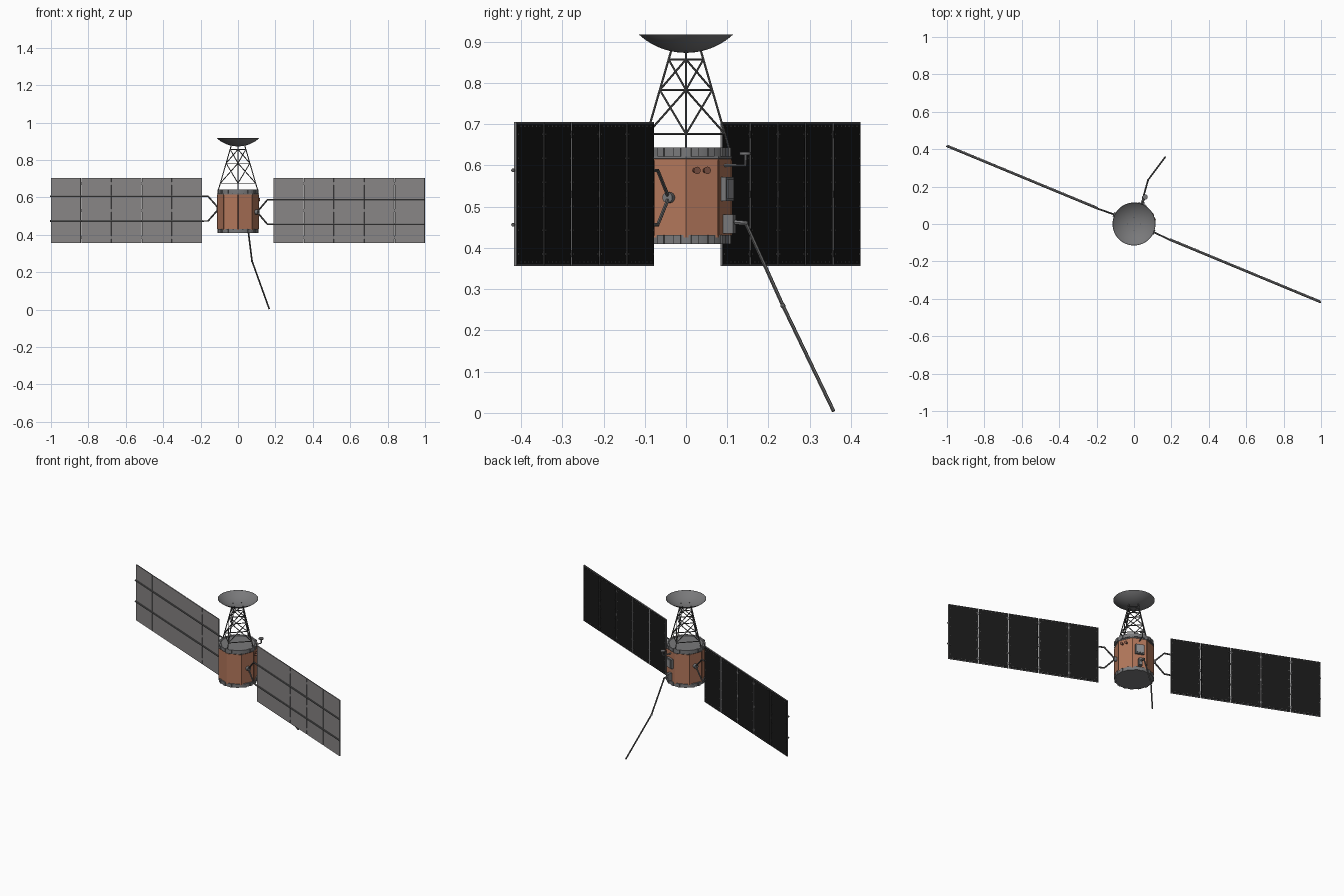
import bpy, bmesh, math
from mathutils import Matrix, Vector

cube = bpy.data.objects.get("Cube")
if cube:
    bpy.data.objects.remove(cube, do_unlink=True)


def material(name, r, g, b):
    m = bpy.data.materials.new(name)
    m.use_nodes = True
    m.diffuse_color = (r, g, b, 1)
    m.node_tree.nodes["Principled BSDF"].inputs["Base Color"].default_value = (r, g, b, 1)
    return m


COPPER = material("copper foil", 0.45, 0.185, 0.105)
BURNT = material("burnt copper", 0.22, 0.09, 0.06)
METAL = material("grey metal", 0.19, 0.19, 0.195)
PALE = material("pale metal", 0.28, 0.28, 0.29)
DARK = material("dark metal", 0.115, 0.115, 0.115)
PANEL = material("panel grey", 0.25, 0.24, 0.24)
CELL = material("solar cell black", 0.009, 0.009, 0.009)


def finish(name, bm, mat, matrix=None, smooth=False):
    bmesh.ops.recalc_face_normals(bm, faces=bm.faces)
    me = bpy.data.meshes.new(name)
    bm.to_mesh(me)
    bm.free()
    me.materials.append(mat)
    if matrix:
        me.transform(matrix)
    ob = bpy.data.objects.new(name, me)
    bpy.context.collection.objects.link(ob)
    if smooth:
        bpy.ops.object.select_all(action='DESELECT')
        ob.select_set(True)
        bpy.context.view_layer.objects.active = ob
        bpy.ops.object.shade_smooth_by_angle(angle=math.radians(35))
    return ob


def add_box(bm, centre, size):
    m = Matrix.Translation(centre) @ Matrix.Diagonal((*size, 1))
    bmesh.ops.create_cube(bm, size=1, matrix=m)


def box(name, centre, size, mat, matrix=None):
    bm = bmesh.new()
    add_box(bm, centre, size)
    return finish(name, bm, mat, matrix)


def lathe(name, profile, sides, mat, matrix=None, smooth=False):
    """Spin an (r, z) profile about z."""
    bm = bmesh.new()
    vs = [bm.verts.new((r, 0, z)) for r, z in profile]
    es = [bm.edges.new(p) for p in zip(vs, vs[1:])]
    bmesh.ops.spin(bm, geom=vs + es, cent=(0, 0, 0), axis=(0, 0, 1),
                   angle=math.tau, steps=sides, use_duplicate=False)
    bmesh.ops.remove_doubles(bm, verts=bm.verts, dist=1e-5)
    return finish(name, bm, mat, matrix, smooth)


def rods(name, paths, radius, mat, matrix=None):
    """Round bars along a list of point paths."""
    cu = bpy.data.curves.new(name, 'CURVE')
    cu.dimensions = '3D'
    cu.bevel_depth = radius
    cu.bevel_resolution = 1
    cu.use_fill_caps = True
    for path in paths:
        s = cu.splines.new('POLY')
        s.points.add(len(path) - 1)
        for p, co in zip(s.points, path):
            p.co = (*co, 1)
    tmp = bpy.data.objects.new(name + "_curve", cu)
    bpy.context.collection.objects.link(tmp)
    bpy.context.view_layer.update()
    bm = bmesh.new()
    bm.from_mesh(tmp.to_mesh())
    tmp.to_mesh_clear()
    bpy.data.objects.remove(tmp, do_unlink=True)
    return finish(name, bm, mat, matrix, True)


def turn(deg):
    return Matrix.Rotation(math.radians(deg), 4, 'Z')


# Eight-sided body with raised corner seams
R = 0.11
FACE = R * math.cos(math.pi / 8)
lathe("body", [(0, 0.425), (R, 0.425), (R, 0.615), (0, 0.615)], 8, COPPER)
rods("corner_seams", [[turn(i * 45) @ Vector((R, 0, z)) for z in (0.43, 0.612)]
                      for i in range(8)], 0.002, COPPER)

# End rings with clamp blocks
for name, z0, z1 in (("top_ring", 0.622, 0.643), ("bottom_ring", 0.41, 0.431)):
    lathe(name, [(0, z0), (0.108, z0), (0.108, z1), (0.1, z1), (0.096, z1 - 0.003), (0, z1 - 0.003)],
          32, METAL, smooth=True)
    bm = bmesh.new()
    for i in range(16):
        bmesh.ops.create_cube(bm, size=1, matrix=turn(i * 22.5 + 11.25)
                              @ Matrix.Translation((0.1055, 0, (z0 + z1) / 2))
                              @ Matrix.Diagonal((0.011, 0.018, 0.022, 1)))
    finish(name + "_clamps", bm, METAL)
lathe("top_collar", [(0, 0.611), (0.104, 0.611), (0.111, 0.617), (0.111, 0.622), (0, 0.622)],
      8, METAL)


# Lattice tower
def leg(i, z):
    r = 0.104 + (z - 0.643) * (0.036 - 0.104) / (0.878 - 0.643)
    a = i * math.pi / 2
    return (r * math.cos(a), r * math.sin(a), z)


LEVELS = (0.676, 0.783, 0.857)
rods("tower_legs", [[leg(i, 0.64), leg(i, 0.882)] for i in range(4)], 0.003, DARK)
rods("tower_rungs", [[leg(i, z), leg(i + 1, z)] for i in range(4) for z in LEVELS], 0.0027, DARK)
rods("tower_braces", [[leg(a, lo), leg(b, hi)] for i in range(4)
                      for lo, hi in zip(LEVELS, LEVELS[1:])
                      for a, b in ((i, i + 1), (i + 1, i))], 0.0025, DARK)

# Dish antenna, a thin spherical bowl
rim, depth = 0.115, 0.045
sphere = (rim ** 2 + depth ** 2) / (2 * depth)
arc = math.asin(rim / sphere)
outer = [(sphere * math.sin(arc * k / 10), 0.918 - depth + sphere * (1 - math.cos(arc * k / 10)))
         for k in range(11)]
inner = [(r * 0.985, z + 0.003 * (1 - k / 10)) for k, (r, z) in enumerate(outer)]
lathe("dish", outer + inner[::-1], 48, METAL, smooth=True)

# Solar wings: hub, forked yoke, five framed panels, bolts and long rails
START, END, LOW, HIGH = 0.206, 1.082, 0.356, 0.705
STEP = (END - START) / 5
MID = (LOW + HIGH) / 2
for side, s, hub, shift in (("left", 1, 0.522, 0.0), ("right", -1, 0.54, 0.007)):
    M = Matrix.Translation((0, shift, 0)) @ turn(-22.5)
    frame, front, back, bolts, hinges = (bmesh.new() for _ in range(5))
    w, h = STEP - 0.004, HIGH - LOW
    for i in range(5):
        x = s * (START + STEP * (i + 0.5))
        add_box(frame, (x, 0, MID), (w, 0.005, h))
        add_box(front, (x, -0.0025, MID), (w, 0.002, h))
        add_box(back, (x, 0.0025, MID), (w - 0.005, 0.002, h - 0.007))
        for k in range(6):
            for d in (-1, 1):
                add_box(bolts, (x + d * (w / 2 - 0.009), 0.0033, LOW + h * (k + 0.5) / 6),
                        (0.003, 0.002, 0.004))
                add_box(bolts, (x + w * (k - 2.5) / 7, 0.0033, MID + d * (h / 2 - 0.01)),
                        (0.005, 0.002, 0.0025))
        if i:
            for z in (LOW + 0.03, MID, HIGH - 0.03):
                add_box(hinges, (s * (START + STEP * i), 0, z), (0.006, 0.005, 0.016))
    finish(side + "_panel_frames", frame, METAL, M)
    finish(side + "_panel_fronts", front, PANEL, M)
    finish(side + "_panel_cells", back, CELL, M)
    finish(side + "_panel_bolts", bolts, DARK, M)
    finish(side + "_panel_hinges", hinges, METAL, M)
    rods(side + "_yoke_and_rails",
         [[(s * 0.116, 0, hub + d * 0.006), (s * 0.172, -0.003, hub + d * 0.066),
           (s * START, -0.0055, hub + d * 0.066), (s * (END + 0.002), -0.0055, hub + d * 0.066)]
          for d in (1, -1)], 0.0047, DARK, M)
    lathe(side + "_hub", [(0, 0), (0.013, 0), (0.013, 0.018), (0, 0.018)], 16, METAL,
          M @ Matrix.Translation((s * (FACE - 0.001), 0, hub))
          @ Matrix.Rotation(s * math.pi / 2, 4, 'Y'), True)

# Instruments on the back-left face (local x points outward)
M = turn(67.5)
box("instrument_box", (FACE + 0.006, 0, 0.543), (0.016, 0.05, 0.058), METAL, M)
box("instrument_lid", (FACE + 0.015, 0, 0.543), (0.004, 0.038, 0.046), PALE, M)
box("boom_mount", (FACE + 0.012, 0, 0.458), (0.028, 0.02, 0.045), METAL, M)
rods("sensor_arm", [[(FACE, 0, 0.6), (0.156, 0, 0.6), (0.156, 0, 0.63)]], 0.004, METAL, M)
lathe("sensor_cap", [(0, 0.625), (0.014, 0.625), (0.014, 0.632), (0, 0.632)], 16, METAL,
      M @ Matrix.Translation((0.156, 0, 0)), True)

# Two small thrusters on the left face
for k, y in enumerate((-0.019, 0.008)):
    lathe(f"thruster_{k}", [(0, 0), (0.006, 0), (0.006, 0.008), (0.009, 0.016), (0, 0.016)], 16,
          BURNT, turn(22.5) @ Matrix.Translation((FACE - 0.001, y, 0.588))
          @ Matrix.Rotation(math.pi / 2, 4, 'Y'), True)

# Jointed boom trailing down and back
path = [Vector(p) for p in ((0.045, 0.11, 0.463), (0.05, 0.145, 0.46),
                            (0.075, 0.235, 0.26), (0.167, 0.358, 0.004))]
rods("boom", [path[1:]], 0.0045, DARK)
rods("boom_root", [path[:2]], 0.006, METAL)
for k, p in enumerate(path[1:3]):
    bm = bmesh.new()
    bmesh.ops.create_uvsphere(bm, u_segments=12, v_segments=8, radius=0.006)
    finish(f"boom_joint_{k}", bm, DARK, Matrix.Translation(p), True)
